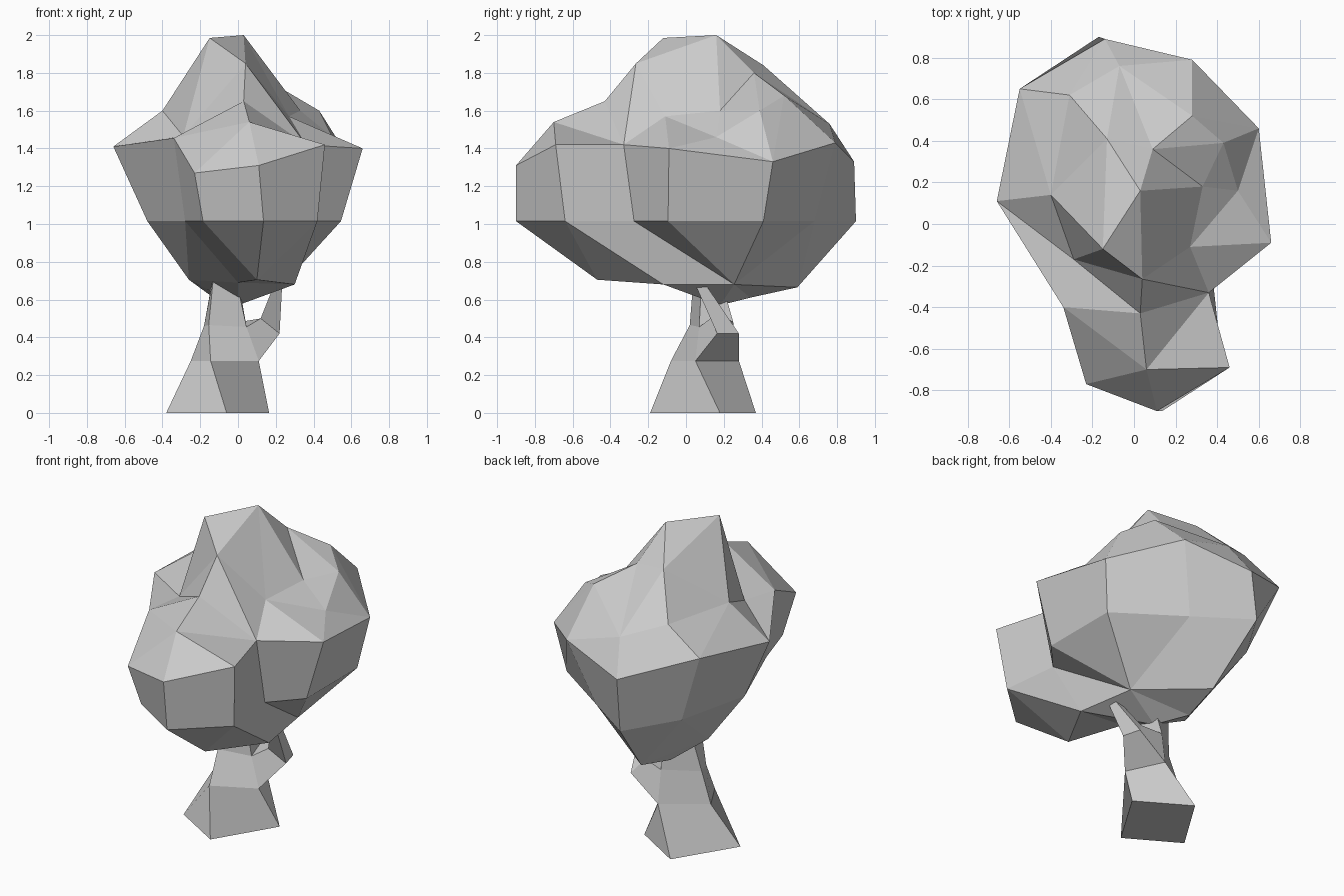
import bpy, bmesh
from mathutils import Vector
from mathutils.geometry import delaunay_2d_cdt

if "Cube" in bpy.data.objects:
    bpy.data.objects.remove(bpy.data.objects["Cube"])


def make_object(name, bm):
    bmesh.ops.recalc_face_normals(bm, faces=bm.faces)
    mesh = bpy.data.meshes.new(name)
    bm.to_mesh(mesh)
    bm.free()
    ob = bpy.data.objects.new(name, mesh)
    bpy.context.collection.objects.link(ob)


def bridge(bm, a, b):
    n = len(a)
    for i in range(n):
        j = (i + 1) % n
        bm.faces.new((a[i], a[j], b[j], b[i]))


def loft(name, rings):
    """Skin a stack of equal-sided sections and cap both ends."""
    bm = bmesh.new()
    loops = [[bm.verts.new(p) for p in r] for r in rings]
    for a, b in zip(loops, loops[1:]):
        bridge(bm, a, b)
    bm.faces.new(loops[0])
    bm.faces.new(loops[-1])
    make_object(name, bm)


def terrain(bm, rim, points, creases):
    """Close a rim with a faceted surface through points, keeping the crease edges."""
    verts = rim + [bm.verts.new(p) for p in points]
    n = len(rim)
    edges = [(i, (i + 1) % n) for i in range(n)] + creases
    res = delaunay_2d_cdt([Vector(v.co[:2]) for v in verts], edges, [], 1, 1e-5)
    for f in res[2]:
        ids = [res[3][i] for i in f]
        if all(ids):
            bm.faces.new([verts[i[0]] for i in ids])


def chain(*runs):
    return [e for r in runs for e in zip(r, r[1:])]


# Trunk: twisted four-sided column, corners front, right, back, left
trunk_mid = [(-.145, -.08, .275), (.11, .05, .275), (0, .28, .275), (-.25, .11, .275)]
trunk_high = [(-.155, .02, .465), (.045, .07, .455), (0, .25, .48), (-.18, .1, .46)]
loft("trunk", [
    [(-.06, -.19, 0), (.165, .18, 0), (-.15, .37, 0), (-.38, 0, 0)],
    trunk_mid, trunk_high,
    [(-.13, .04, .72), (0, .08, .66), (.01, .2, .66), (-.14, .14, .68)]])

# Side branch growing out of the trunk's right face
loft("branch", [
    [trunk_mid[1], trunk_mid[2], trunk_high[2], trunk_high[1]],
    [(.22, .165, .42), (.19, .28, .42), (.13, .22, .5), (.12, .13, .5)],
    [(.235, .04, .7), (.235, .09, .7), (.2, .09, .7), (.2, .04, .7)]])

# Foliage: wall between two rims, counter-clockwise from the front
bm = bmesh.new()
lower = [bm.verts.new((x, y, 1.015)) for x, y in (
    (.135, -.9), (.42, -.64), (.38, -.275), (.545, -.095), (.545, .41), (.15, .68),
    (-.17, .9), (-.37, .57), (-.48, .1), (-.28, -.4), (-.185, -.7))]
upper = [bm.verts.new(p) for p in (
    (.11, -.9, 1.31), (.46, -.69, 1.42), (.36, -.33, 1.42), (.66, -.09, 1.4),
    (.6, .46, 1.33), (.28, .79, 1.43), (-.14, .89, 1.33), (-.55, .65, 1.48),
    (-.66, .11, 1.41), (-.34, -.4, 1.455), (-.23, -.77, 1.27))]
bridge(bm, lower, upper)

# Foliage crown: peak ridge and side lumps
terrain(bm, upper, [
    (-.15, -.12, 1.985), (.03, .16, 2), (.04, -.265, 1.85), (.03, -.43, 1.65),
    (-.29, -.17, 1.465), (-.4, .14, 1.6), (.06, -.7, 1.54), (.09, .36, 1.8),
    (.33, .18, 1.6), (.27, -.11, 1.57), (.28, .52, 1.68), (.43, .39, 1.6),
    (.5, .16, 1.46), (-.31, .62, 1.62), (-.07, .76, 1.53), (-.13, .41, 1.84)],
    chain((11, 12, 26, 24, 7), (8, 16, 11, 13, 14, 15, 16, 24), (9, 15), (12, 13),
          (12, 18, 19, 20, 2), (14, 17, 0), (9, 17), (18, 21, 22, 4), (19, 22, 23, 3),
          (21, 5), (6, 25, 26, 11), (13, 20)))

# Foliage underside: tapering in to the trunk
terrain(bm, lower, [
    (.1, -.47, .705), (.3, -.12, .68), (.24, .255, .68), (-.1, .59, .665),
    (-.26, .15, .705), (0, -.1, .69), (0, .18, .57), (-.13, .34, .61)],
    chain((0, 11, 12, 13, 14, 15, 16, 11, 10), (1, 12, 16, 9), (2, 13, 3), (4, 13),
          (5, 14, 6), (7, 14), (8, 15), (13, 17, 18, 14), (15, 18)))
make_object("foliage", bm)
